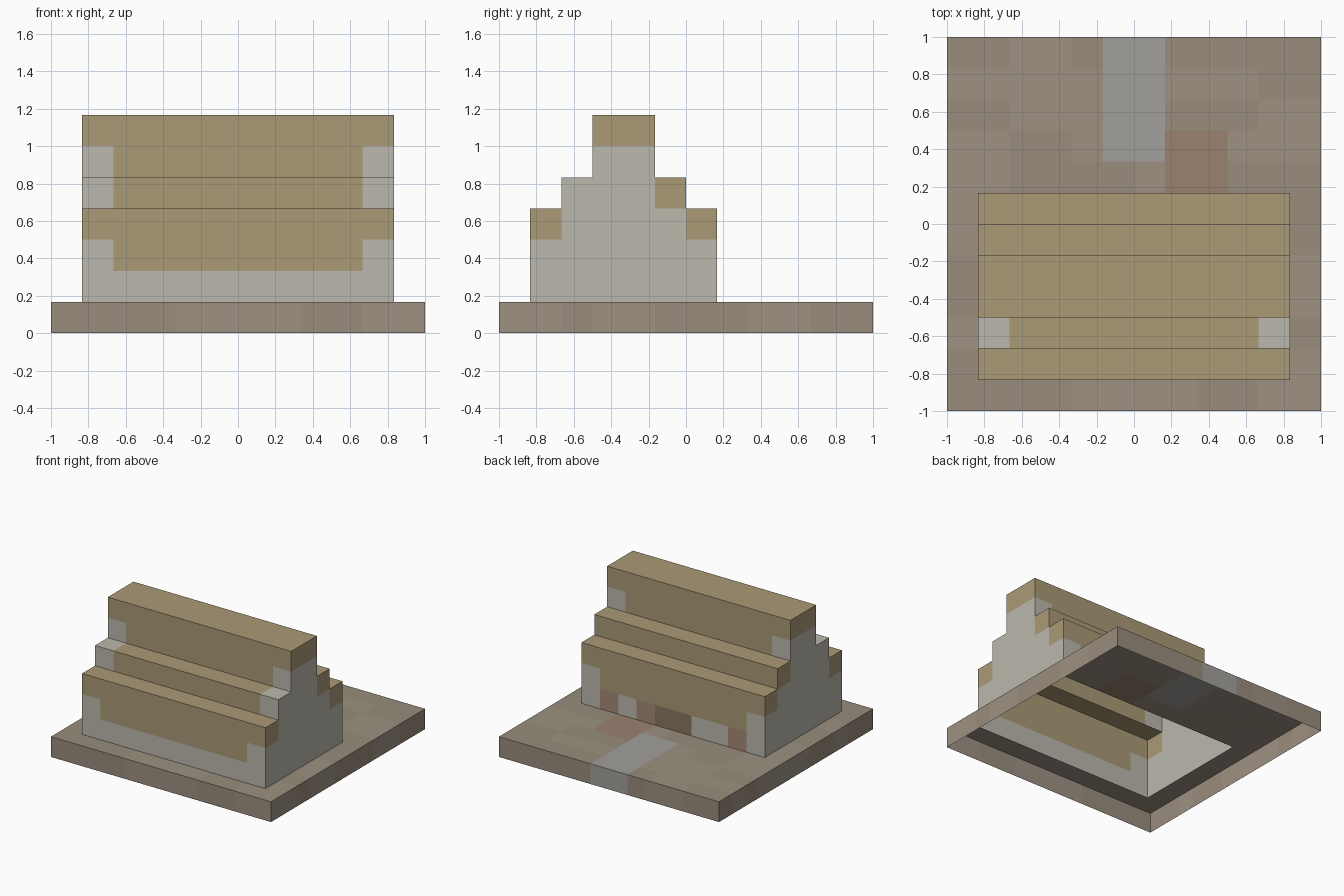
import bpy, bmesh, random

if "Cube" in bpy.data.objects:
    bpy.data.objects.remove(bpy.data.objects["Cube"])

U = 1 / 6                      # one block
random.seed(4)

# Part name -> colour
COLOURS = {
    "ground": (0.34, 0.285, 0.225, 1),
    "ground_patches": (0.315, 0.265, 0.205, 1),
    "path": (0.36, 0.35, 0.325, 1),
    "brick_patch": (0.33, 0.225, 0.16, 1),
    "walls": (0.50, 0.48, 0.42, 1),
    "roof": (0.40, 0.32, 0.18, 1),
    "back_door": (0.25, 0.18, 0.12, 1),
    "wall_bricks": (0.38, 0.25, 0.18, 1),
}

# Stepped gable: column height per block row, from y = -5 to y = 0
GABLE = [4, 5, 7, 7, 5, 4]
ROOF_CAPS = {(-5, 3), (0, 3), (-1, 4), (-3, 6), (-2, 6)}          # full width
ROOF_INNER = {(-5, 2), (0, 2), (-4, 4), (-3, 5), (-2, 5)}         # between the end walls
PATCHES = {(i, j): random.random() < 0.35
           for i in range(-3, 3) for j in range(-6, 6)}


def in_house(x, y):
    return -5 <= x < 5 and -5 <= y < 1


def height(x, y):
    if not (-6 <= x < 6 and -6 <= y < 6):
        return 0
    return GABLE[y + 5] if in_house(x, y) else 1


def part_of(x, y, z):
    if z == 0:
        if -1 <= x < 1 and y >= 2:
            return "path"
        if 1 <= x < 3 and 1 <= y < 3:
            return "brick_patch"
        return "ground_patches" if PATCHES[x // 2, y] else "ground"
    if (y, z) in ROOF_CAPS or ((y, z) in ROOF_INNER and -4 <= x < 4):
        return "roof"
    if y == 0 and z == 1:
        if x in (-1, 0):
            return "back_door"
        if x in (3, 1, -4):
            return "wall_bricks"
    return "walls"


meshes = {name: bmesh.new() for name in COLOURS}


def quad(part, pts):
    bm = meshes[part]
    bm.faces.new([bm.verts.new([c * U for c in p]) for p in pts])


# Outer skin only: the base is open underneath and the house is hollow
for x in range(-6, 6):
    for y in range(-6, 6):
        h = height(x, y)
        quad(part_of(x, y, h - 1),
             [(x, y, h), (x + 1, y, h), (x + 1, y + 1, h), (x, y + 1, h)])
        corners = [(x, y), (x + 1, y), (x + 1, y + 1), (x, y + 1)]
        steps = [(0, -1), (1, 0), (0, 1), (-1, 0)]
        for k, (dx, dy) in enumerate(steps):
            a, b = corners[k], corners[(k + 1) % 4]
            for z in range(height(x + dx, y + dy), h):
                quad(part_of(x, y, z),
                     [(*a, z), (*b, z), (*b, z + 1), (*a, z + 1)])

# One object per part, with flat areas welded together
for name, bm in meshes.items():
    bmesh.ops.remove_doubles(bm, verts=bm.verts, dist=1e-4)
    me = bpy.data.meshes.new(name)
    bm.to_mesh(me)
    bm.free()
    mat = bpy.data.materials.new(name)
    mat.diffuse_color = COLOURS[name]
    mat.use_nodes = True
    mat.node_tree.nodes["Principled BSDF"].inputs["Base Color"].default_value = mat.diffuse_color
    me.materials.append(mat)
    bpy.context.collection.objects.link(bpy.data.objects.new(name, me))
